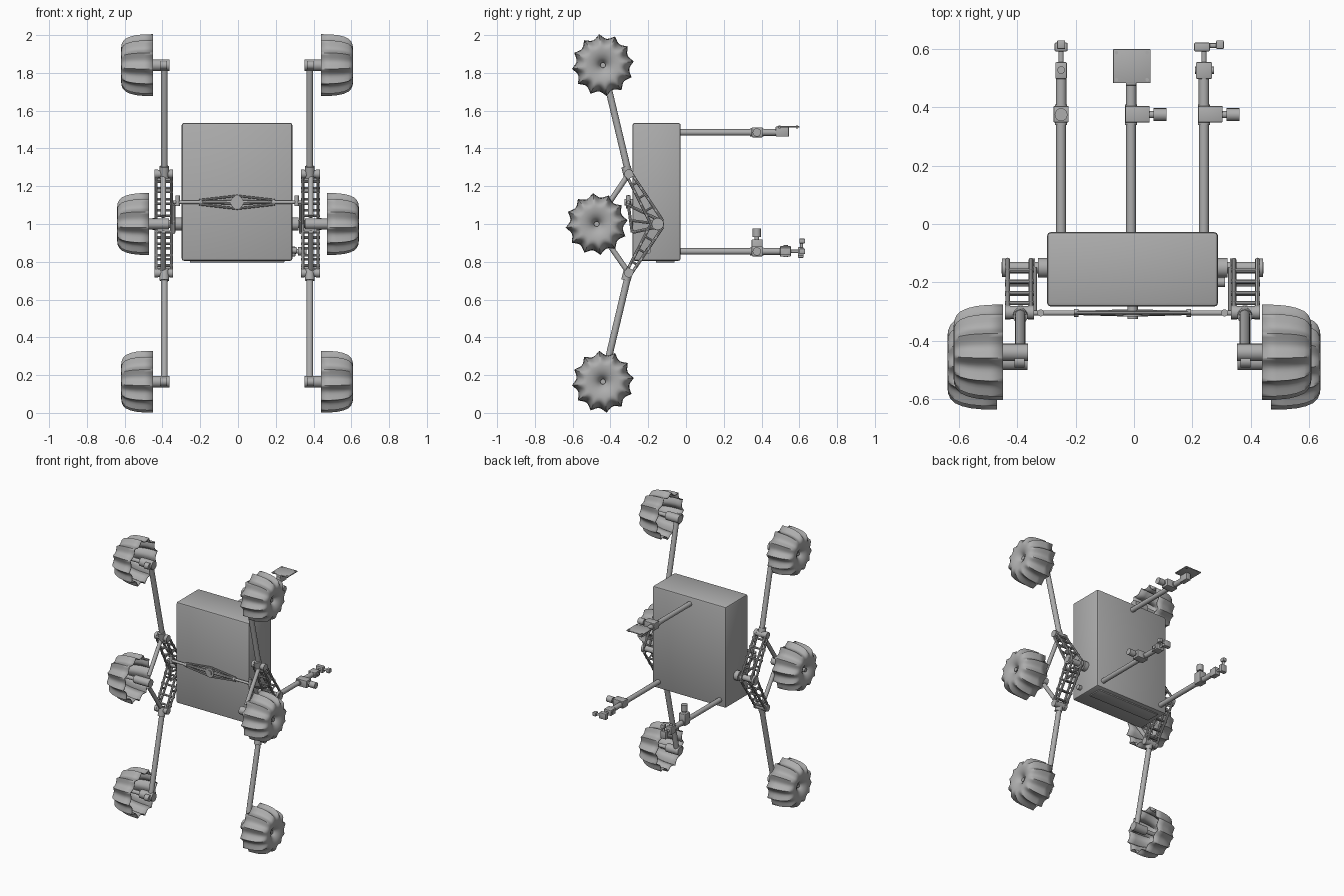
import bpy, bmesh, math
from mathutils import Vector, Matrix

cube = bpy.data.objects.get("Cube")
if cube:
    bpy.data.objects.remove(cube, do_unlink=True)

GREY = (0.42, 0.42, 0.42, 1)
grey = bpy.data.materials.new("plain grey")
grey.use_nodes = True
grey.diffuse_color = GREY
grey.node_tree.nodes["Principled BSDF"].inputs["Base Color"].default_value = GREY


def finish(name, bm, angle=35):
    bmesh.ops.recalc_face_normals(bm, faces=bm.faces)
    me = bpy.data.meshes.new(name)
    bm.to_mesh(me)
    bm.free()
    me.materials.append(grey)
    me.shade_smooth()
    me.set_sharp_from_angle(angle=math.radians(angle))
    ob = bpy.data.objects.new(name, me)
    bpy.context.collection.objects.link(ob)
    return ob


def tube(name, a, b, r, r2=None, sides=16):
    a, b = Vector(a), Vector(b)
    d = b - a
    m = Matrix.Translation((a + b) / 2) @ d.to_track_quat('Z', 'Y').to_matrix().to_4x4()
    bm = bmesh.new()
    bmesh.ops.create_cone(bm, cap_ends=True, segments=sides, radius1=r,
                          radius2=r if r2 is None else r2, depth=d.length, matrix=m)
    return finish(name, bm)


def box(name, lo, hi, bevel=0.004):
    lo, hi = Vector(lo), Vector(hi)
    bm = bmesh.new()
    bmesh.ops.create_cube(bm, size=1, matrix=Matrix.Translation((lo + hi) / 2)
                          @ Matrix.Diagonal((hi - lo).to_4d()))
    if bevel:
        bmesh.ops.bevel(bm, geom=bm.edges[:], offset=bevel, segments=2, profile=0.5, affect='EDGES')
    return finish(name, bm)


# Wheel shell: a dished profile swept around x, with scalloped tread between cusps
PROFILE = [(0, .165), (.05, .164), (.09, .16), (.12, .153), (.145, .142), (.16, .127), (.168, .108),
           (.17, .085), (.166, .06), (.157, .04), (.143, .024), (.125, .014), (.125, .001)]
LOBES, STEPS = 12, 8


def wheel(name, x, s, y, z):
    bm = bmesh.new()
    rings = []
    for d, r in PROFILE:
        depth = 0.024 * min(1, max(0, (r - .08) / .06))
        ring = []
        for i in range(LOBES * STEPS):
            rr = r - depth * math.sin(math.pi * (i % STEPS) / STEPS)
            a = math.tau * (i / (LOBES * STEPS)) + 0.12
            ring.append(bm.verts.new((x + s * d, y + rr * math.cos(a), z + rr * math.sin(a))))
        rings.append(ring)
    n = LOBES * STEPS
    for p, q in zip(rings, rings[1:]):
        for i in range(n):
            bm.faces.new((p[i], p[(i + 1) % n], q[(i + 1) % n], q[i]))
    bm.faces.new(rings[-1])
    ob = finish(name, bm, 40)
    mod = ob.modifiers.new("shell", 'SOLIDIFY')
    mod.thickness = 0.005
    mod.offset = -1


# Body
CX = -0.005
box("body", (CX - .293, -.283, .805), (CX + .293, -.028, 1.535), .012)
box("belly_plate", (CX - .25, -.16, .797), (CX + .25, -.06, .81), .003)
tube("side_knob", (.28, -.2, .86), (.312, -.2, .86), .016)

# Suspension, built once per side
PIVOT = (-.15, 1.0)
for s, side in ((1, "left"), (-1, "right")):
    def P(x, y, z):
        return (CX + s * x, y, z)

    def link(name, a, b, r, r2=None, sides=16):
        return tube(side + "_" + name, P(*a), P(*b), r, r2, sides)

    link("pivot_axle", (.285, *PIVOT), (.45, *PIVOT), .02)
    link("pivot_flange", (.29, *PIVOT), (.325, *PIVOT), .034)
    for x in (.335, .43):
        link("pivot_boss", (x, *PIVOT), (x + .018, *PIVOT), .032)

    for up, end in ((1, "upper"), (-1, "lower")):
        jy, jz = -.303, 1.003 + up * .262
        wy, wz = -.44, 1.003 + up * .838
        # Truss arm: two side frames of converging rails joined by rungs
        along = Vector((jy - PIVOT[0], jz - PIVOT[1]))
        across = Vector((-along.y, along.x)).normalized()
        def on_truss(t, k):
            return Vector(PIVOT) + along * t + across * k * (.032 - .018 * t)
        for x in (.348, .428):
            for k in (-1, 1):
                link(end + "_rail", (x, *on_truss(0, k)), (x, *on_truss(1, k)), .008, sides=8)
            for t in (.3, .55, .8):
                link(end + "_brace", (x, *on_truss(t, -1)), (x, *on_truss(t, 1)), .006, sides=8)
            link(end + "_rail_end", (x - .01, jy, jz), (x + .01, jy, jz), .024)
        for t in (.22, .45, .68, .88):
            for k in (-1, 1):
                link(end + "_rung", (.338, *on_truss(t, k)), (.438, *on_truss(t, k)), .007, sides=8)
        link(end + "_knee", (.352, jy, jz), (.424, jy, jz), .022)
        link(end + "_knee_collar", (.385, jy, jz - up * .02), (.385, jy - .015, jz + up * .04), .025)

        # Leg tube, motor and wheel
        link(end + "_leg", (.385, jy, jz), (.385, wy, wz), .018)
        link(end + "_motor", (.358, wy, wz), (.46, wy, wz), .03)
        link(end + "_motor_cap", (.37, wy - .03, wz), (.405, wy - .03, wz), .022)
        link(end + "_axle", (.44, wy, wz), (.585, wy, wz), .014)
        wheel(side + "_" + end + "_wheel", CX + s * .444, s, wy, wz)
        # Strut toward the middle wheel
        link(end + "_middle_strut", (.39, jy, jz), (.39, -.455, 1.0 + up * .04), .014)

    link("middle_motor", (.36, -.473, 1.0), (.485, -.473, 1.0), .028)
    link("middle_axle", (.47, -.473, 1.0), (.62, -.473, 1.0), .014)
    wheel(side + "_middle_wheel", s * .47, s, -.473, 1.0)

    # Lever carrying the differential bar end
    lever = [(-.15, 1.025), (-.305, 1.10), (-.285, .955), (-.15, .985)]
    for a, b in zip(lever, lever[1:]):
        link("lever_bar", (.335, *a), (.335, *b), .008, sides=8)
    link("lever_cross", (.335, *PIVOT), (.335, -.3, 1.02), .007, sides=8)
    link("lever_pin", (.315, -.305, 1.095), (.315, -.305, 1.15), .012)
    link("lever_stub", (.295, -.305, 1.115), (.34, -.305, 1.115), .009)

    # Differential beam half: open diamond frame with a spine
    for k in (-1, 1):
        link("beam_edge", (0, -.305, 1.115 + k * .034), (.2, -.305, 1.115 + k * .011), .006, sides=8)
    link("beam_spine", (0, -.305, 1.115), (.2, -.305, 1.115), .013, .007, sides=8)
    link("beam_tip", (.19, -.305, 1.115), (.31, -.305, 1.115), .009)
    link("beam_tip_collar", (.185, -.305, 1.115), (.2, -.305, 1.115), .014)

tube("beam_hub", (CX, -.28, 1.115), (CX, -.325, 1.115), .018)
tube("beam_hub_cap", (CX, -.31, 1.115), (CX, -.318, 1.115), .034, sides=24)

# Three arms reaching out of the back; the elbow motor points along x or up
for name, x, z, turned in (("mast", -.01, 1.485, False), ("left_arm", .24, .855, False),
                           ("right_arm", -.25, .855, True)):
    def A(side, y, up):
        return (x - up, y, z + side) if turned else (x + side, y, z + up)

    def block(part, a, b):
        a, b = A(*a), A(*b)
        box(name + "_" + part, [min(p) for p in zip(a, b)], [max(p) for p in zip(a, b)])

    tube(name + "_boom", (x, -.04, z), (x, .37, z), .017)
    tube(name + "_collar", (x, .34, z), (x, .41, z), .021)
    block("elbow", (-.02, .348, -.026), (.064, .405, .026))
    tube(name + "_elbow_neck", A(.055, .375, 0), A(.08, .375, 0), .012)
    tube(name + "_elbow_motor", A(.077, .375, 0), A(.122, .375, 0), .022)
    tube(name + "_forearm", (x, .39, z), (x, .5, z), .018)
    if name == "mast":
        block("plate_bracket", (-.018, .475, -.022), (.018, .545, .032))
        box("camera_plate", (x - .062, .483, 1.51), (x + .067, .6, 1.518), .003)
        for dx in (-.05, .055):
            for y in (.495, .588):
                tube("plate_screw", (x + dx, y, 1.505), (x + dx, y, 1.521), .006)
    else:
        block("wrist", (-.028, .498, -.02), (.028, .555, .02))
        tube(name + "_wrist_pin", A(-.03, .528, 0), A(.034, .528, 0), .013)
        tube(name + "_wrist_neck", (x, .55, z), (x, .605, z), .009)
        block("tool_base", (-.034, .592, -.022), (.02, .622, .022))
        tube(name + "_tool_bar", A(0, .612, 0), A(.05, .612, 0), .008)
        block("tool_tip", (.042, .6, -.014), (.068, .63, .014))
